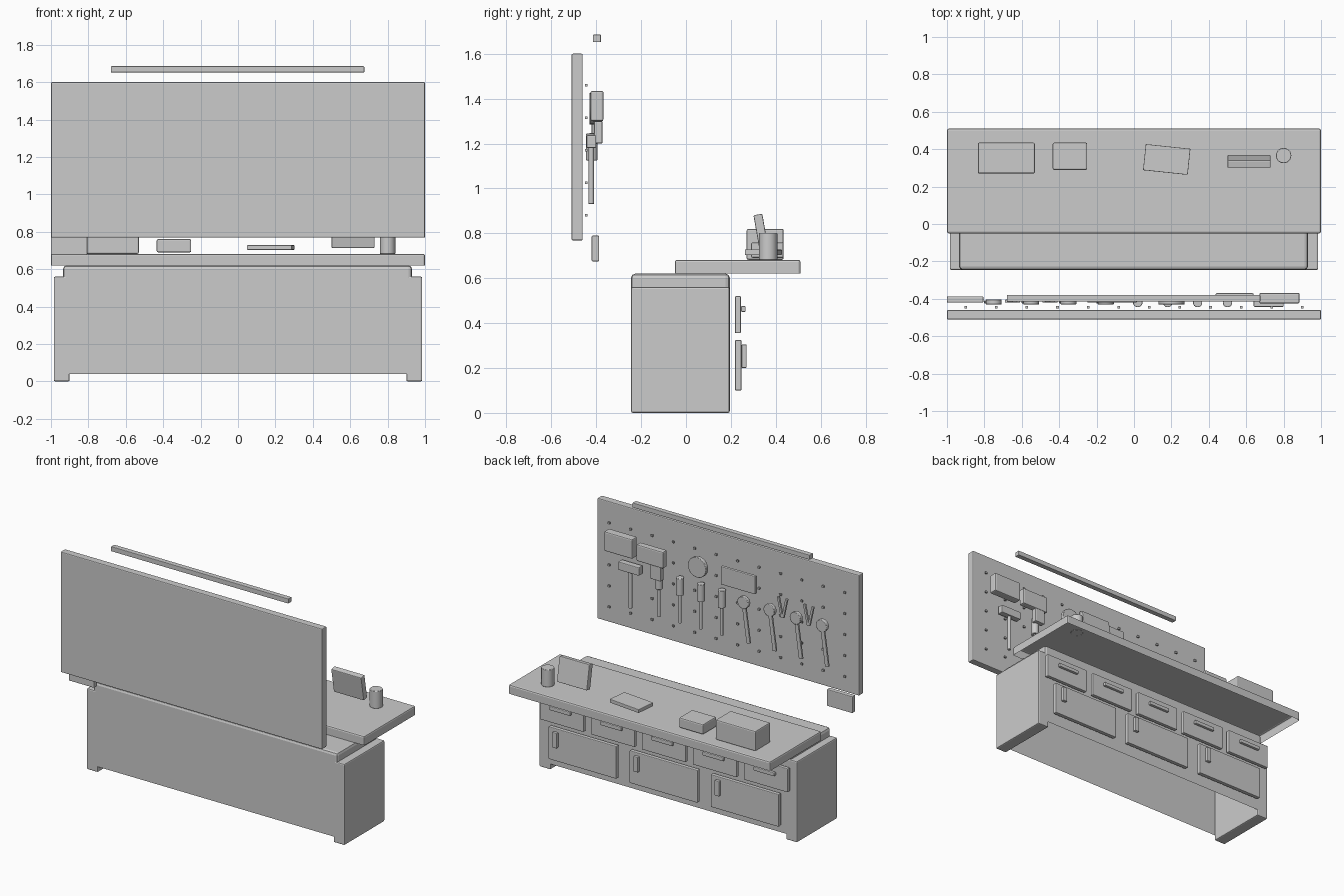
import bpy, bmesh, math
from mathutils import Matrix

if "Cube" in bpy.data.objects:
    bpy.data.objects.remove(bpy.data.objects["Cube"])


def finish(name, bm, bevel=0.0):
    me = bpy.data.meshes.new(name)
    bm.to_mesh(me)
    bm.free()
    ob = bpy.data.objects.new(name, me)
    bpy.context.collection.objects.link(ob)
    if bevel:
        m = ob.modifiers.new("bevel", 'BEVEL')
        m.width = bevel
        m.segments = 2
        m.limit_method = 'ANGLE'
    return ob


def box(name, x, y, z, bevel=0.005, rot=(0, 0, 0), open_bottom=False):
    """Box from (min, max) ranges, optionally without its underside."""
    bm = bmesh.new()
    bmesh.ops.create_cube(bm, size=1)
    bmesh.ops.scale(bm, vec=(x[1] - x[0], y[1] - y[0], z[1] - z[0]), verts=bm.verts)
    if open_bottom:
        bm.normal_update()
        bmesh.ops.delete(bm, geom=[f for f in bm.faces if f.normal.z < -0.9], context='FACES')
    ob = finish(name, bm, bevel)
    ob.location = (sum(x) / 2, sum(y) / 2, sum(z) / 2)
    ob.rotation_euler = [math.radians(a) for a in rot]
    return ob


def cylinder(name, loc, r, depth, axis='z', bevel=0.003, sides=24):
    bm = bmesh.new()
    bmesh.ops.create_cone(bm, cap_ends=True, segments=sides, radius1=r, radius2=r, depth=depth)
    if axis == 'y':
        bmesh.ops.rotate(bm, verts=bm.verts, matrix=Matrix.Rotation(math.pi / 2, 3, 'X'))
    ob = finish(name, bm, bevel)
    ob.location = loc
    bpy.ops.object.select_all(action='DESELECT')
    bpy.context.view_layer.objects.active = ob
    ob.select_set(True)
    bpy.ops.object.shade_smooth_by_angle(angle=math.radians(35))
    return ob


# Cabinet shell and side panels that form the feet
box("cabinet_body", (-0.935, 0.93), (-0.245, 0.195), (0.04, 0.62), 0.018, open_bottom=True)
for side, s in (("left", -1), ("right", 1)):
    a, b = sorted((0.90 * s, 0.985 * s))
    box("side_panel_" + side, (a, b), (-0.245, 0.195), (0, 0.56), 0.008)

# Worktop, open on the underside
box("worktop", (-1, 1), (-0.05, 0.51), (0.62, 0.682), 0.01, open_bottom=True)

# Drawers with bar handles
for i in range(5):
    c = (i - 2) * 0.39
    box(f"drawer_{i}", (c - 0.168, c + 0.168), (0.218, 0.245), (0.355, 0.52))
    box(f"drawer_handle_{i}", (c - 0.08, c + 0.08), (0.245, 0.266), (0.45, 0.476))

# Doors with upright handles
for i in range(3):
    c = (i - 1) * 0.62
    box(f"door_{i}", (c - 0.26, c + 0.26), (0.218, 0.247), (0.10, 0.325))
    box(f"door_handle_{i}", (c + 0.18, c + 0.215), (0.247, 0.27), (0.20, 0.305))

# Things lying on the worktop
box("storage_box", (-0.835, -0.53), (0.27, 0.435), (0.682, 0.82), 0.008)
box("small_box", (-0.435, -0.25), (0.29, 0.435), (0.69, 0.76), 0.008)
box("notebook", (0.055, 0.295), (0.275, 0.415), (0.703, 0.728), 0.003, rot=(0, 0, -6))
box("tablet", (0.50, 0.73), (0.315, 0.355), (0.715, 0.885), rot=(10, 0, 0))
cylinder("cup", (0.80, 0.366, 0.741), 0.041, 0.12)

# Pegboard with a grid of pegs, light bar, hanging box
box("pegboard", (-1, 1), (-0.51, -0.46), (0.768, 1.6), 0.006)
for r in range(5):
    for c in range(12):
        x, z = -0.9 + c * 1.8 / 11, 0.88 + r * 0.145
        box(f"peg_{r}_{c}", (x - 0.007, x + 0.007), (-0.451, -0.439), (z - 0.006, z + 0.006), 0)
box("light_bar", (-0.68, 0.675), (-0.415, -0.379), (1.652, 1.685), 0.003)
box("power_block", (-1, -0.805), (-0.42, -0.387), (0.675, 0.79))

# Power drill
box("drill_body", (0.67, 0.885), (-0.425, -0.368), (1.30, 1.435), 0.008)
box("drill_nose", (0.435, 0.64), (-0.415, -0.37), (1.295, 1.41), 0.008)
box("drill_grip", (0.455, 0.535), (-0.41, -0.372), (1.2, 1.30), 0.006)

# Hammer
box("hammer_head", (0.64, 0.80), (-0.443, -0.40), (1.18, 1.237))
cylinder("hammer_handle", (0.72, -0.422, 1.06), 0.012, 0.26)

# Screwdrivers
for i in range(4):
    x = 0.02 + i * 0.16
    cylinder(f"screwdriver_grip_{i}", (x, -0.42, 1.185), 0.025, 0.12)
    cylinder(f"screwdriver_shaft_{i}", (x, -0.42, 1.03), 0.009, 0.20, bevel=0)

# Tape reel and level
cylinder("tape_reel", (0.20, -0.417, 1.355), 0.07, 0.026, 'y')
box("level", (-0.25, 0.015), (-0.42, -0.398), (1.29, 1.415))

# Spanners hanging at a slight tilt
for i in range(4):
    x = -0.15 - i * 0.2
    cylinder(f"spanner_head_{i}", (x, -0.417, 1.205), 0.042, 0.026, 'y')
    box(f"spanner_handle_{i}", (x - 0.034, x - 0.006), (-0.424, -0.41), (0.93, 1.19), 0.003, rot=(0, 8, 0))

# Pliers made of two crossing bars
for i in range(2):
    x = -0.45 - i * 0.2
    for s in (-1, 1):
        c = x + s * 0.018
        box(f"pliers_{i}_{'a' if s < 0 else 'b'}", (c - 0.008, c + 0.008), (-0.42, -0.405),
            (1.18, 1.32), 0.002, rot=(0, s * 12, 0))
